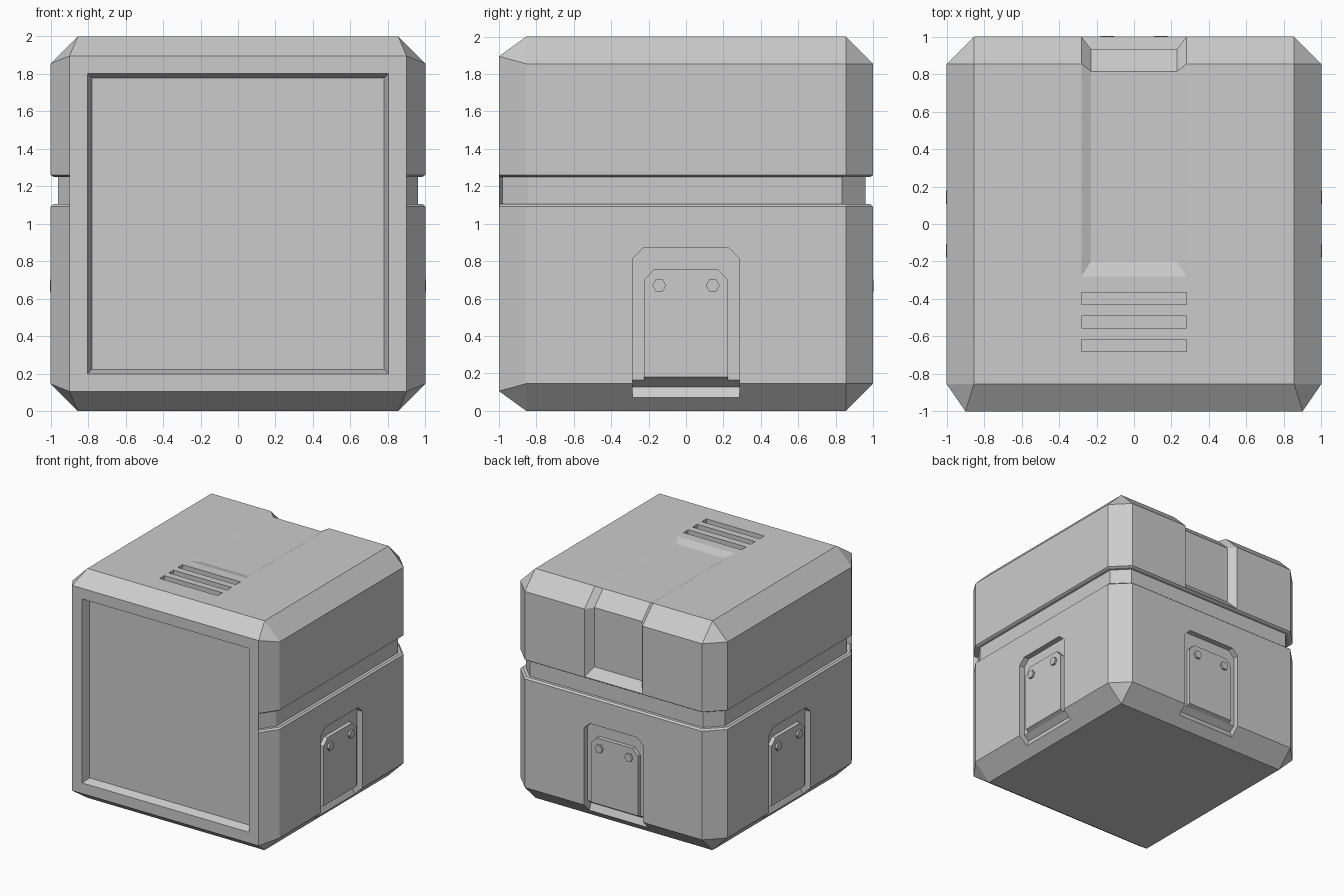
import bpy, bmesh
from math import pi, cos, sin
from mathutils import Matrix

if "Cube" in bpy.data.objects:
    bpy.data.objects.remove(bpy.data.objects["Cube"])


def finish(bm, name, turn=0.0):
    bmesh.ops.recalc_face_normals(bm, faces=bm.faces[:])
    bm.transform(Matrix.Rotation(turn, 4, 'Z'))
    me = bpy.data.meshes.new(name)
    bm.to_mesh(me)
    bm.free()
    ob = bpy.data.objects.new(name, me)
    bpy.context.collection.objects.link(ob)
    return ob


def loft(name, sections, turn=0.0):
    """Closed solid through a list of equal-length point loops."""
    bm = bmesh.new()
    rings = [[bm.verts.new(p) for p in s] for s in sections]
    n = len(rings[0])
    for a, b in zip(rings, rings[1:]):
        for i in range(n):
            j = (i + 1) % n
            bm.faces.new((a[i], a[j], b[j], b[i]))
    bm.faces.new(rings[0])
    bm.faces.new(rings[-1])
    return finish(bm, name, turn)


def cut(body, cutter):
    m = body.modifiers.new("cut", 'BOOLEAN')
    m.operation, m.solver, m.object = 'DIFFERENCE', 'EXACT', cutter
    bpy.context.view_layer.objects.active = body
    bpy.ops.object.modifier_apply(modifier=m.name)
    bpy.data.objects.remove(cutter)


def rect(hw, y, hh):
    return [(-hw, y, 1 - hh), (hw, y, 1 - hh), (hw, y, 1 + hh), (-hw, y, 1 + hh)]


# Body: chamfered cube with a larger front face
c = 0.855
bm = bmesh.new()
for sx in (-1, 1):
    for sz in (-1, 1):
        bm.verts.new((sx * 0.9, -1, 1 + sz * 0.895))
        bm.verts.new((sx * c, 1, 1 + sz * c))
        for sy in (-1, 1):
            bm.verts.new((sx * c, sy * c, 1 + sz))
            bm.verts.new((sx, sy * c, 1 + sz * c))
bmesh.ops.convex_hull(bm, input=bm.verts[:])
bmesh.ops.dissolve_limit(bm, angle_limit=0.01, verts=bm.verts[:], edges=bm.edges[:])
body = finish(bm, "crate_body")

# Front panel recess
cut(body, loft("front_recess", [rect(0.78, -0.93, 0.778), rect(0.828, -1.07, 0.826)]))

# Groove running round the sides and back
half = [((0.867, -0.98), (0.9, -1)), ((0.96, -0.845), (1, -c)),
        ((0.96, 0.835), (1, c)), ((0.835, 0.96), (c, 1))]
path = half + [((-a, b), (-d, e)) for (a, b), (d, e) in reversed(half)]
prof = [(0, 1.105), (0.62, 1.105), (1, 1.092), (1.5, 1.075),
        (1.5, 1.275), (1, 1.26), (0.62, 1.25), (0, 1.25)]
cut(body, loft("groove", [[(i[0] + t * (o[0] - i[0]), i[1] + t * (o[1] - i[1]), z)
                           for t, z in prof] for i, o in path]))

# Channel down the top and the upper back: (surface, floor) pairs in y, z
stations = [((-0.28, 2), (-0.2, 1.977)), ((c, 2), (0.815, 1.977)),
            ((1, c + 1), (0.935, 1.857)), ((1, 1.265), (0.935, 1.34))]
secs = []
for s, f in stations:
    e = [f[k] + 1.4 * (s[k] - f[k]) for k in (0, 1)]
    secs.append([(-0.3, *e), (0.3, *e), (0.23, *f), (-0.23, *f)])
cut(body, loft("channel", secs))

# Three vent slots in the top
for y in (-0.398, -0.523, -0.648):
    cut(body, loft("vent", [[(x, y + d, z) for x, d in
        ((-0.28, -0.032), (0.28, -0.032), (0.28, 0.032), (-0.28, 0.032))] for z in (1.94, 2.1)]))

# Latch pockets with raised plates and hexagonal bolts: right, back, left
for side, turn in (("right", 0), ("back", pi / 2), ("left", pi)):
    cut(body, loft("pocket", [[(1.05, y, t), (0.95, y, t), (0.95, y, 0.165), (0.9, y, 0.128),
                               (0.96, y, -0.007), (1.05, y, -0.007)]
        for y, t in ((-0.285, 0.815), (-0.228, 0.87), (0.228, 0.87), (0.285, 0.815))], turn))
    loft(side + "_latch_plate", [[(0.985, y, t), (0.93, y, t), (0.93, y, 0.16),
                                  (0.95, y, 0.165), (0.985, y, 0.18)]
        for y, t in ((-0.225, 0.7), (-0.172, 0.755), (0.172, 0.755), (0.225, 0.7))], turn)
    for k in (-1, 1):
        loft(side + "_bolt", [[(x, k * 0.143 + 0.037 * cos(i * pi / 3), 0.67 + 0.037 * sin(i * pi / 3))
                               for i in range(6)] for x in (0.97, 1.003)], turn)
